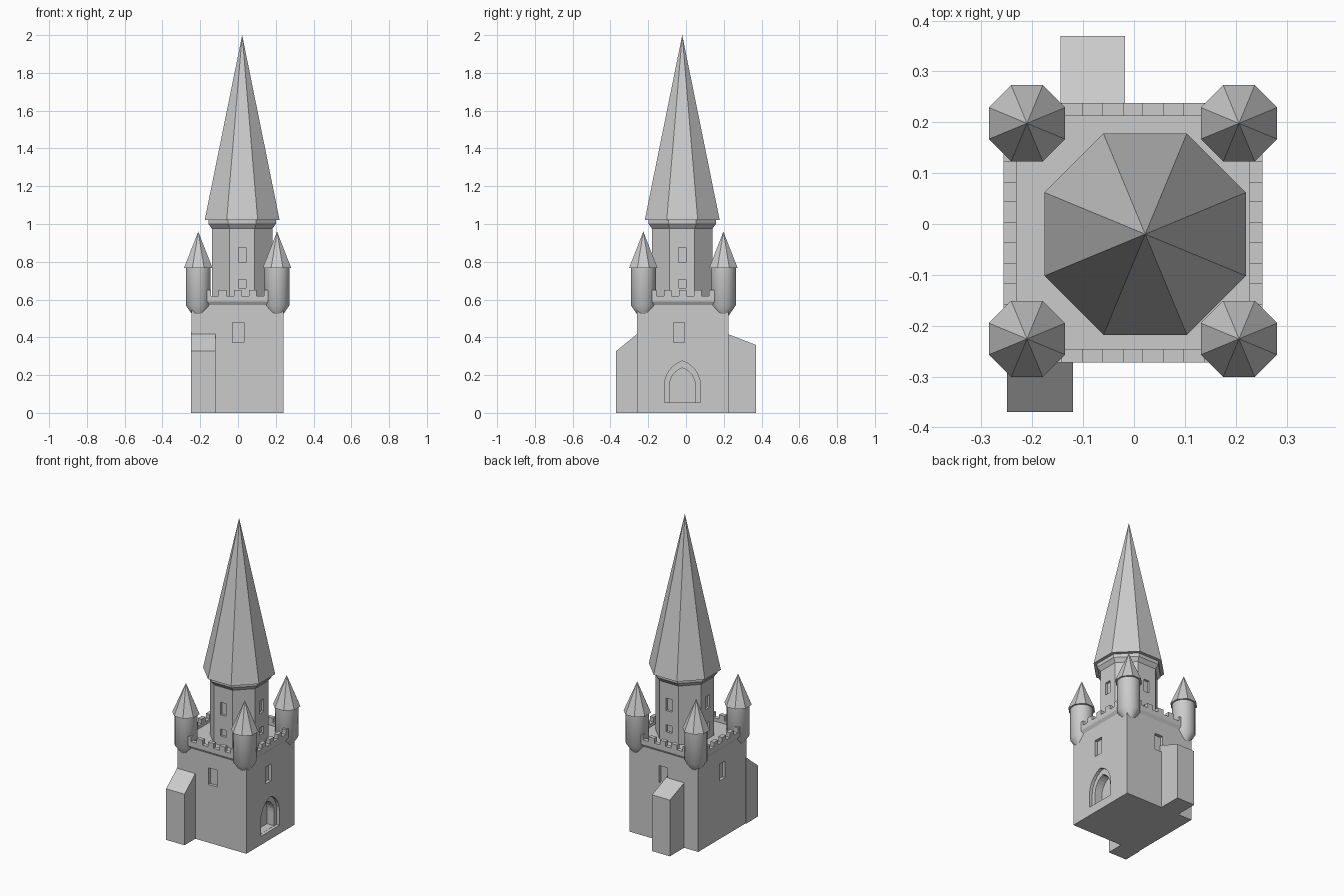
import bpy, bmesh, math
from mathutils import Matrix, Vector

if "Cube" in bpy.data.objects:
    bpy.data.objects.remove(bpy.data.objects["Cube"])

stone = bpy.data.materials.new("pale_grey_stone")
stone.diffuse_color = (0.6, 0.6, 0.6, 1)
stone.use_nodes = True
stone.node_tree.nodes["Principled BSDF"].inputs["Base Color"].default_value = stone.diffuse_color


def finish(name, bm):
    bmesh.ops.recalc_face_normals(bm, faces=bm.faces)
    me = bpy.data.meshes.new(name)
    bm.to_mesh(me)
    bm.free()
    me.materials.append(stone)
    ob = bpy.data.objects.new(name, me)
    bpy.context.collection.objects.link(ob)
    return ob


def lathe(name, sides, centre, profile):
    """Stack regular rings (apothem, z); faces point along the axes."""
    bm = bmesh.new()
    rings = []
    for r, z in profile:
        if r == 0:
            rings.append([bm.verts.new((centre[0], centre[1], z))])
            continue
        R = r / math.cos(math.pi / sides)
        rings.append([bm.verts.new((centre[0] + R * math.cos((i + .5) * math.tau / sides),
                                    centre[1] + R * math.sin((i + .5) * math.tau / sides), z))
                      for i in range(sides)])
    for a, b in zip(rings, rings[1:]):
        for i in range(sides):
            j = (i + 1) % sides
            bm.faces.new([a[i], a[j], b[0]] if len(b) == 1 else [a[i], a[j], b[j], b[i]])
    for ring in (rings[0], rings[-1]):
        if len(ring) > 1:
            bm.faces.new(ring)
    return finish(name, bm)


def prism(name, points, origin, angle, d0, d1):
    """Extrude a (sideways, z) outline outward from origin, from d0 to d1."""
    out = Vector((math.cos(angle), math.sin(angle), 0))
    side = Vector((-out.y, out.x, 0))
    bm = bmesh.new()
    a, b = [[bm.verts.new(Vector((*origin, z)) + side * s + out * d) for s, z in points]
            for d in (d0, d1)]
    bm.faces.new(a)
    bm.faces.new(b)
    n = len(points)
    for i in range(n):
        j = (i + 1) % n
        bm.faces.new([a[i], a[j], b[j], b[i]])
    return finish(name, bm)


def rect(s, w, z0, z1):
    return [(s - w / 2, z0), (s + w / 2, z0), (s + w / 2, z1), (s - w / 2, z1)]


def arch(s, half, z0, spring, top, n=6):
    """Pointed arch outline built from two circular arcs."""
    h = top - spring
    R = (half * half + h * h) / (2 * half)
    end = math.asin(min(1, h / R))
    right = [(half - R + R * math.cos(end * i / n), spring + R * math.sin(end * i / n))
             for i in range(n + 1)]
    pts = [(half, z0)] + right + [(-x, z) for x, z in reversed(right[:-1])] + [(-half, z0)]
    return [(s + x, z) for x, z in pts]


def cut(ob, cutter):
    mod = ob.modifiers.new("cut", 'BOOLEAN')
    mod.operation, mod.solver, mod.object = 'DIFFERENCE', 'EXACT', cutter
    bpy.context.view_layer.objects.active = ob
    bpy.ops.object.modifier_apply(modifier=mod.name)
    bpy.data.objects.remove(cutter)


C = (-0.002, -0.017)     # keep centre
D = (0.022, -0.02)       # spire tower centre
HALF = 0.243
FACES = [i * math.pi / 2 for i in range(4)]   # right, back, left, front

# Square keep with flared parapet and sunken roof deck
keep = lathe("keep", 4, C, [(HALF, 0), (HALF, .57), (.255, .59), (.255, .62),
                            (.229, .62), (.229, .60)])
for ang, s in zip(FACES, (-.02, -.004, 0, .004)):
    cut(keep, prism("window_cutter", rect(s, .06, .372, .479), C, ang, HALF - .02, .3))

# Pointed doorway in two steps on the right wall
cut(keep, prism("door_cutter", arch(-.002, .095, .055, .145, .275), C, 0, HALF - .02, .3))
cut(keep, prism("door_cutter", arch(-.002, .068, .056, .145, .238), C, 0, HALF - .07, .3))

# Merlons along each parapet side
for ang in FACES:
    for k in (-2, -1, 0, 1, 2):
        prism("merlon", rect(k * .08, .04, .615, .65), C, ang, .229, .255)

# Corner turrets with pointed roofs
for sx in (-1, 1):
    for sy in (-1, 1):
        p = (-.002 + sx * .2085, -.014 + sy * .212)
        t = lathe("corner_turret", 16, p, [(.018, .50), (.066, .57), (.066, .772)])
        for f in t.data.polygons:
            f.use_smooth = len(f.vertices) == 4
        lathe("turret_roof", 8, p, [(.075, .768), (0, .96)])

# Octagonal tower with a small cornice
tower = lathe("spire_tower", 8, D, [(.16, .59), (.16, .975), (.178, 1.0), (.178, 1.03)])
for ang in FACES:
    for z0, z1 in ((.66, .705), (.796, .876)):
        cut(tower, prism("slit_cutter", rect(0, .04, z0, z1), D, ang, .145, .2))

# Tall octagonal spire
lathe("spire", 8, D, [(.198, 1.022), (0, 2.0)])


def buttress(name, x0, x1, y_wall, y_out, z_wall, z_out):
    bm = bmesh.new()
    bmesh.ops.create_cube(bm, size=1)
    for v in bm.verts:
        outer, top = v.co.y > 0, v.co.z > 0
        v.co = (x1 if v.co.x > 0 else x0, y_out if outer else y_wall,
                (z_out if outer else z_wall) if top else 0)
    return finish(name, bm)


# Sloped buttresses, front and back
buttress("front_buttress", -.25, -.12, -.25, -.37, .425, .327)
buttress("back_buttress", -.145, -.018, .215, .37, .42, .36)
